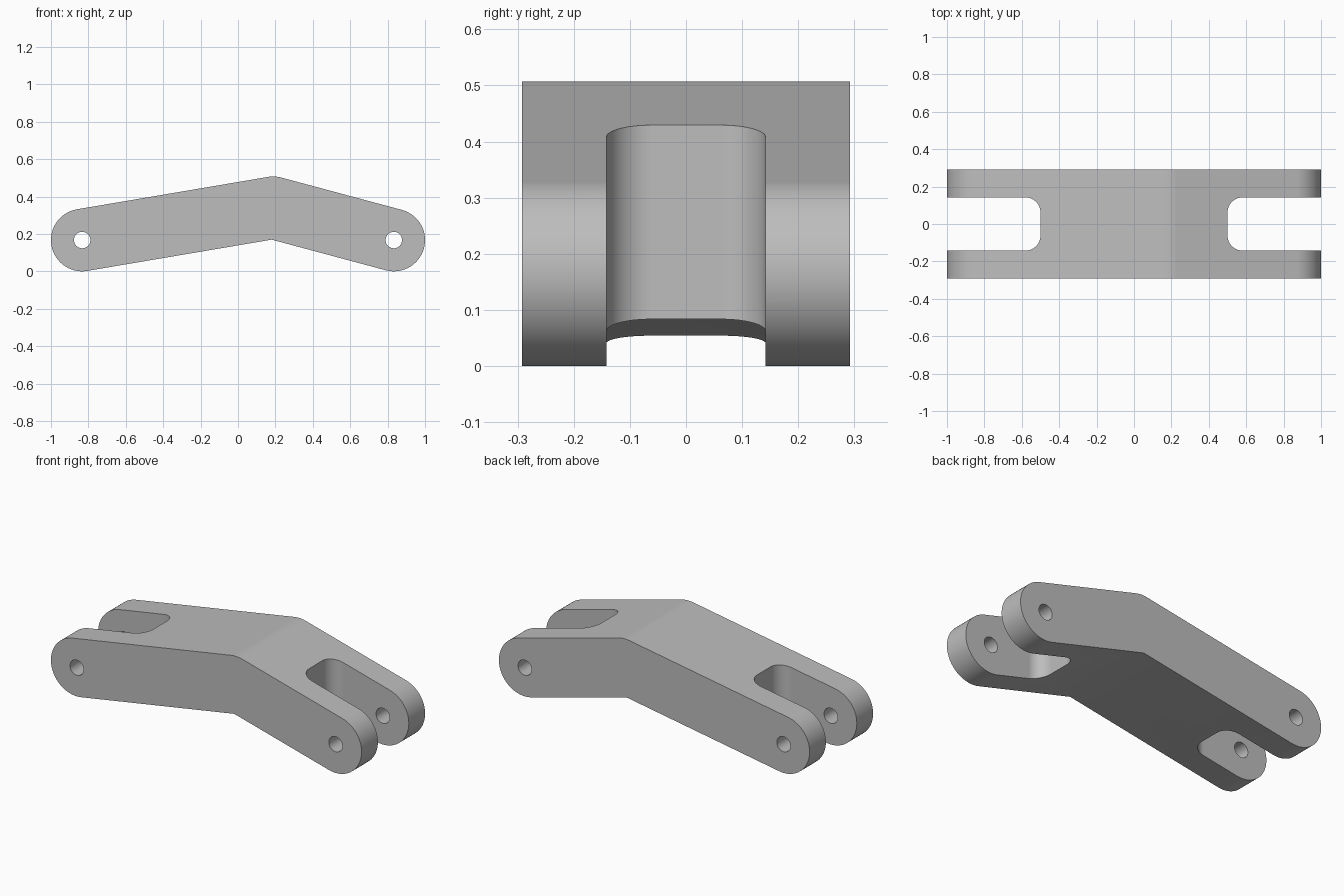
import bpy
import bmesh
from math import radians, sin, cos, atan2, pi
from mathutils import Vector, Matrix

cube = bpy.data.objects.get("Cube")
if cube:
    bpy.data.objects.remove(cube)

R = 0.167            # end and bend radius
HOLE = 0.044         # pin hole radius
HALF_W = 0.292       # half width along y
SLOT = 0.142         # half width of the fork slot
SLOT_X = 0.5         # where each slot ends
FILLET = 0.08        # slot corner radius
LEFT, BEND, RIGHT = Vector((-1 + R, R)), Vector((0.188, 0.34)), Vector((1 - R, R))

grey = bpy.data.materials.new("plain grey")
grey.use_nodes = True
colour = (0.51, 0.51, 0.51, 1)
grey.diffuse_color = colour
grey.node_tree.nodes["Principled BSDF"].inputs["Base Color"].default_value = colour


def arc(centre, radius, start, end, steps):
    return [Vector((centre[0] + radius * cos(start + (end - start) * i / steps),
                    centre[1] + radius * sin(start + (end - start) * i / steps)))
            for i in range(steps + 1)]


def prism(name, outline, to_3d, low, high):
    """Extrude a 2D outline between two depths."""
    bm = bmesh.new()
    face = bm.faces.new([bm.verts.new(to_3d(p, low)) for p in outline])
    out = bmesh.ops.extrude_face_region(bm, geom=[face])
    moved = [v for v in out["geom"] if isinstance(v, bmesh.types.BMVert)]
    bmesh.ops.translate(bm, verts=moved, vec=to_3d(Vector((0, 0)), high - low))
    bmesh.ops.recalc_face_normals(bm, faces=bm.faces)
    mesh = bpy.data.meshes.new(name)
    bm.to_mesh(mesh)
    bm.free()
    mesh.materials.append(grey)
    obj = bpy.data.objects.new(name, mesh)
    bpy.context.collection.objects.link(obj)
    return obj


def along_y(p, d):
    return Vector((p.x, d, p.y))


def along_z(p, d):
    return Vector((p.x, p.y, d))


# Bent bar: round ends, rounded outer bend, sharp inner bend
rise = atan2(BEND.y - LEFT.y, BEND.x - LEFT.x)
fall = atan2(RIGHT.y - BEND.y, RIGHT.x - BEND.x)
mid = (rise + fall) / 2
inner = BEND + Vector((sin(mid), -cos(mid))) * R / cos((rise - fall) / 2)
outline = (arc(LEFT, R, rise + 1.5 * pi, rise + pi / 2, 40)
           + arc(BEND, R, rise + pi / 2, fall + pi / 2, 8)
           + arc(RIGHT, R, fall + pi / 2, fall - pi / 2, 40)
           + [inner])
link = prism("bent_link", outline, along_y, -HALF_W, HALF_W)

# Cutters: a pin hole and a filleted fork slot at each end
cutters = []
for side in (-1, 1):
    hole = arc((side * RIGHT.x, R), HOLE, 0, 2 * pi, 40)[:-1]
    cutters.append(prism("pin_hole_cutter", hole, along_y, -1, 1))
    inset = SLOT_X + FILLET
    slot = (arc((inset, SLOT - FILLET), FILLET, pi / 2, pi, 12)
            + arc((inset, FILLET - SLOT), FILLET, pi, 1.5 * pi, 12)
            + [Vector((1.2, -SLOT)), Vector((1.2, SLOT))])
    slot = [Vector((side * p.x, p.y)) for p in slot]
    cutters.append(prism("fork_slot_cutter", slot, along_z, -1, 1))

for cutter in cutters:
    cutter.hide_render = True
    mod = link.modifiers.new("cut", 'BOOLEAN')
    mod.operation = 'DIFFERENCE'
    mod.solver = 'EXACT'
    mod.object = cutter

# Bake the cuts and remove the cutters
graph = bpy.context.evaluated_depsgraph_get()
baked = bpy.data.meshes.new_from_object(link.evaluated_get(graph))
link.modifiers.clear()
link.data = baked
for cutter in cutters:
    bpy.data.objects.remove(cutter)

# Smooth curves, crisp edges, flat planes kept flat
for obj in bpy.context.selected_objects:
    obj.select_set(False)
link.select_set(True)
bpy.context.view_layer.objects.active = link
bpy.ops.object.shade_smooth_by_angle(angle=radians(30))
weighted = link.modifiers.new("weighted normals", 'WEIGHTED_NORMAL')
weighted.keep_sharp = True
